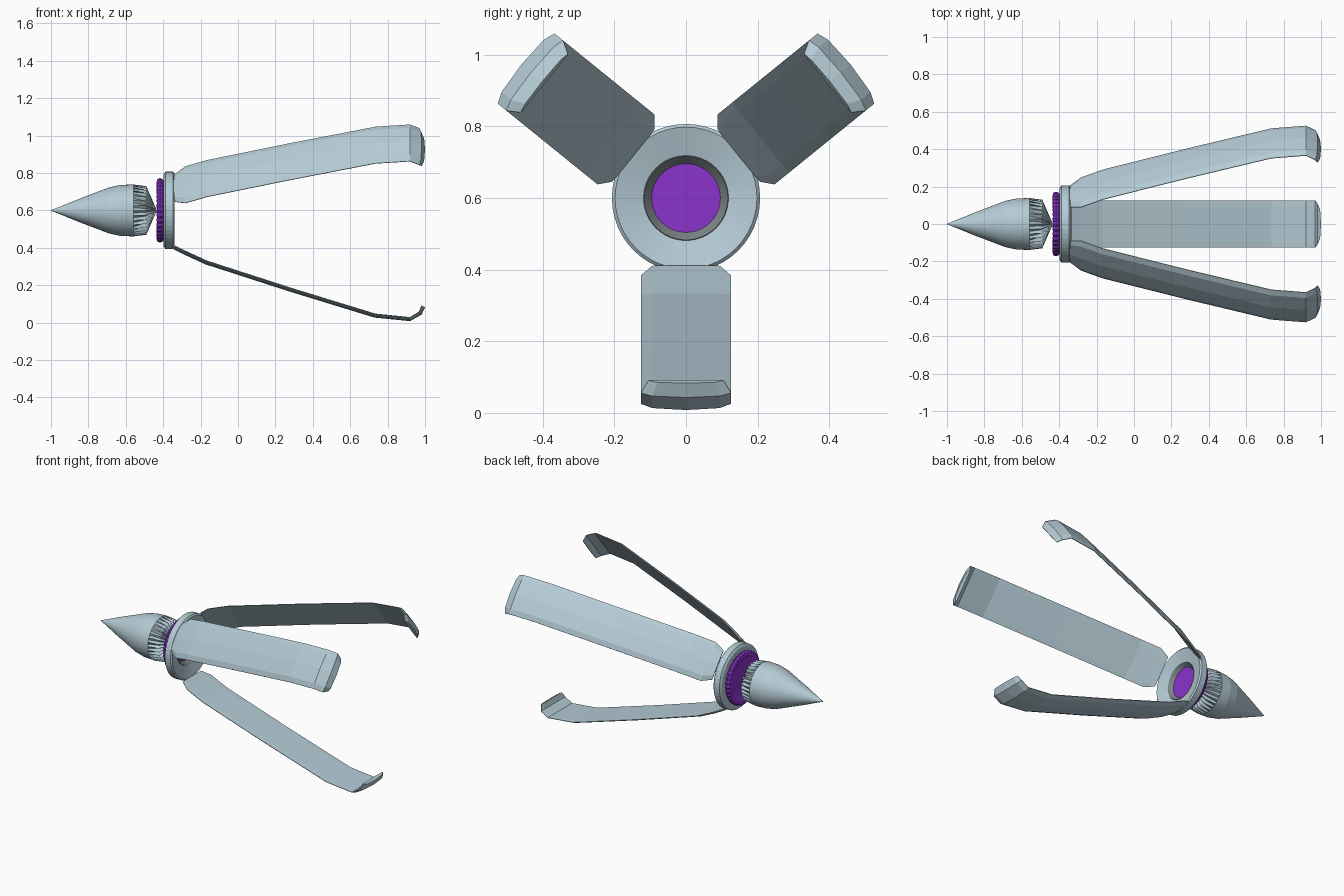
import bpy, math
from math import sin, cos, pi
from mathutils import Matrix

cube = bpy.data.objects.get("Cube")
if cube:
    bpy.data.objects.remove(cube)

AXIS_Z = 0.6


def material(name, rgb):
    m = bpy.data.materials.new(name)
    m.use_nodes = True
    m.diffuse_color = (*rgb, 1)
    m.node_tree.nodes["Principled BSDF"].inputs["Base Color"].default_value = (*rgb, 1)
    return m


STEEL = material("pale blue steel", (0.46, 0.60, 0.67))
PURPLE = material("purple", (0.26, 0.033, 0.60))
GREY = material("dark grey", (0.20, 0.23, 0.24))


def make(name, verts, faces, mat):
    mesh = bpy.data.meshes.new(name)
    mesh.from_pydata(verts, [], faces)
    mesh.materials.append(mat)
    mesh.validate()
    ob = bpy.data.objects.new(name, mesh)
    bpy.context.collection.objects.link(ob)
    return ob


def lathe(name, profile, n, mat, closed=False):
    """Spin (x, radius, flute depth, flute shift) rows about the x axis."""
    verts = []
    for row in profile:
        x, r, depth, shift = (*row, 0, 0)[:4]
        for i in range(n):
            odd, a = i % 2, 2 * pi * i / n
            rr = r - depth * odd
            verts.append((x + shift * odd, rr * cos(a), AXIS_Z + rr * sin(a)))
    rows = len(profile)
    faces = []
    for j in range(rows if closed else rows - 1):
        k = (j + 1) % rows
        for i in range(n):
            i2 = (i + 1) % n
            faces.append((j * n + i, k * n + i, k * n + i2, j * n + i2))
    if not closed:
        faces.append(tuple(range(n)))
        faces.append(tuple(reversed(range((rows - 1) * n, rows * n))))
    return make(name, verts, faces, mat)


# Nose cone with a fluted tail that tapers to a narrow neck
lathe("nose_cone", [(-1, 0.001), (-0.85, 0.062), (-0.69, 0.123), (-0.63, 0.136),
                    (-0.56, 0.139), (-0.49, 0.130, 0.022, -0.01),
                    (-0.44, 0.015), (-0.42, 0.015)], 64, STEEL)

# Ribbed purple ring with a closed centre
lathe("ribbed_ring", [(-0.425, 0.01), (-0.425, 0.11), (-0.437, 0.145, 0, 0.006),
                      (-0.432, 0.166, 0.006), (-0.417, 0.173, 0.006),
                      (-0.402, 0.166, 0.006), (-0.392, 0.145), (-0.385, 0.101),
                      (-0.385, 0.001)], 72, PURPLE)

# Dished mounting flange and the grey lip around its opening
lathe("flange", [(-0.395, 0.10), (-0.397, 0.192), (-0.388, 0.207), (-0.348, 0.207),
                 (-0.340, 0.198), (-0.362, 0.117), (-0.385, 0.10)], 48, STEEL, True)
lathe("opening_lip", [(-0.384, 0.096), (-0.359, 0.117), (-0.362, 0.119),
                      (-0.388, 0.10)], 48, GREY, True)

# Leg stations: x, outer radius, half width, with hooked tip
STATIONS = [(-0.345, 0.208, 0.095), (-0.29, 0.235, 0.126), (-0.175, 0.288, 0.126),
            (0.28, 0.435, 0.126), (0.73, 0.573, 0.126), (0.92, 0.592, 0.126),
            (0.982, 0.557, 0.126), (1.0, 0.517, 0.105)]
THICK = 0.022


def leg(name, angle):
    # Section: bevelled outside, nearly flat inside
    section = [(-1, 0.8), (-0.75, 0.25), (0, 0), (0.75, 0.25), (1, 0.8),
               (1, 0.95), (0.75, 1), (-0.75, 1), (-1, 0.95)]
    n, verts = len(section), []
    for i, (x, r, half) in enumerate(STATIONS):
        a, b = STATIONS[max(i - 1, 0)], STATIONS[min(i + 1, len(STATIONS) - 1)]
        dx, dr = b[0] - a[0], b[1] - a[1]
        length = math.hypot(dx, dr)
        nx, nr = dr / length, -dx / length  # direction towards the inside
        for w, t in section:
            verts.append((x + nx * t * THICK, w * half, -(r + nr * t * THICK)))
    faces = [tuple(range(n)), tuple(reversed(range(len(verts) - n, len(verts))))]
    for j in range(len(STATIONS) - 1):
        for i in range(n):
            i2 = (i + 1) % n
            faces.append((j * n + i, j * n + n + i, j * n + n + i2, j * n + i2))
    turn = Matrix.Translation((0, 0, AXIS_Z)) @ Matrix.Rotation(math.radians(angle), 4, 'X')
    return make(name, [turn @ Matrix.Translation(v).translation for v in verts], faces, STEEL)


leg("lower_leg", 0)
leg("back_upper_leg", 129)
leg("front_upper_leg", -129)

# Consistent outward normals, smooth only across the shallow round facets
for ob in list(bpy.context.collection.objects):
    if ob.type == 'MESH' and ob.data.materials and ob.data.materials[0] in (STEEL, PURPLE, GREY):
        import bmesh
        bm = bmesh.new()
        bm.from_mesh(ob.data)
        bmesh.ops.recalc_face_normals(bm, faces=bm.faces)
        bm.to_mesh(ob.data)
        bm.free()
